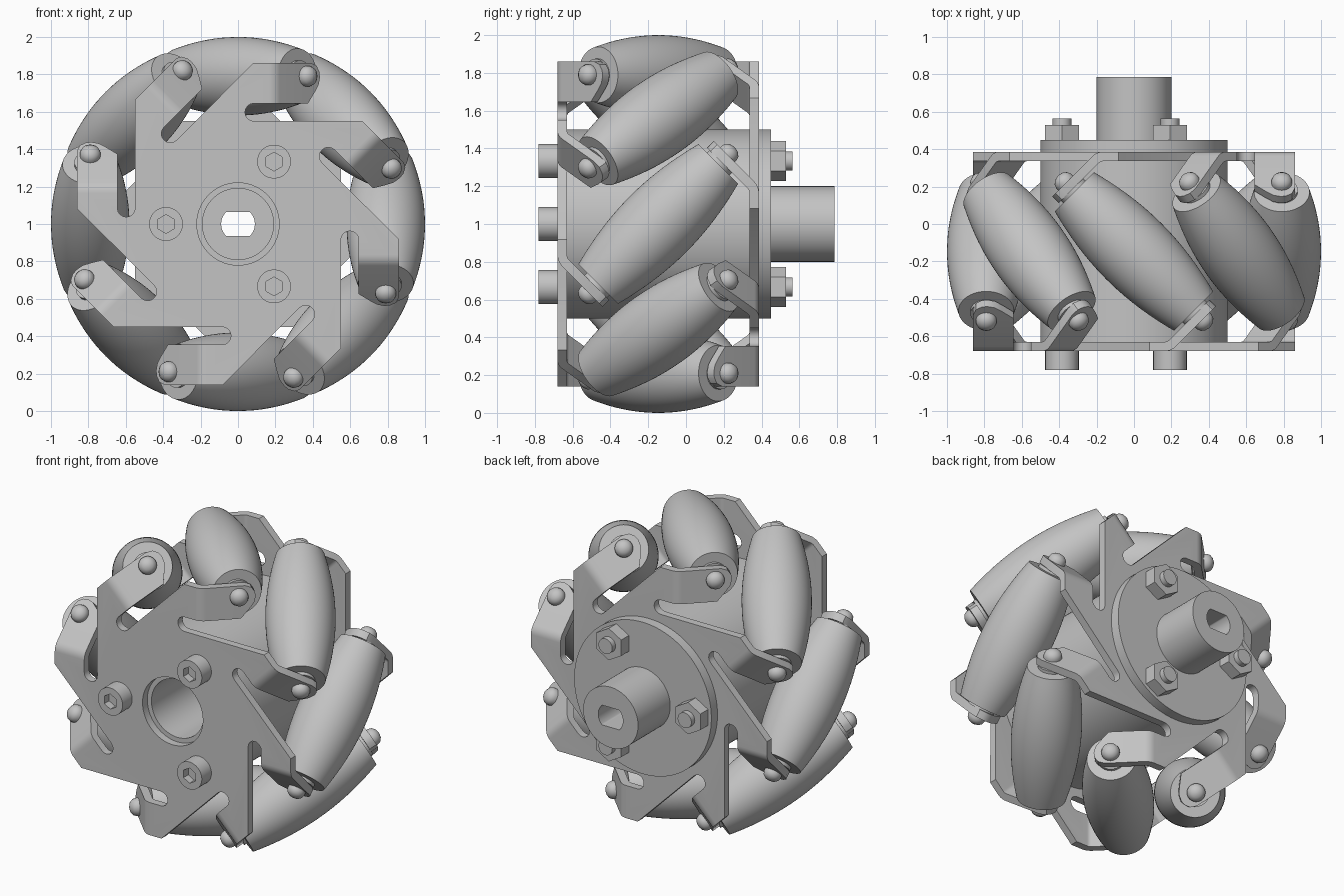
import bpy, bmesh
from math import sin, cos, pi, radians, sqrt, atan2
from mathutils import Matrix, Vector

if "Cube" in bpy.data.objects:
    bpy.data.objects.remove(bpy.data.objects["Cube"], do_unlink=True)

GREY = (0.55, 0.55, 0.55, 1)
metal = bpy.data.materials.new("plain_grey")
metal.use_nodes = True
metal.diffuse_color = GREY
metal.node_tree.nodes["Principled BSDF"].inputs["Base Color"].default_value = GREY

ARMS = 8
MID = -0.147            # y of the plane midway between the plates
AXIS = 0.79             # distance from wheel axis to roller axis
CENTRE = Matrix.Translation((0, 0, 1))
ALONG_Y = CENTRE @ Matrix.Rotation(-pi / 2, 4, 'X')


def finish(name, bm):
    bmesh.ops.remove_doubles(bm, verts=bm.verts, dist=0.0005)
    bmesh.ops.recalc_face_normals(bm, faces=bm.faces)
    me = bpy.data.meshes.new(name)
    bm.to_mesh(me)
    bm.free()
    me.materials.append(metal)
    return me


def place(name, me, matrix):
    ob = bpy.data.objects.new(name, me)
    bpy.context.scene.collection.objects.link(ob)
    ob.matrix_world = matrix
    return ob


def smooth(ob, angle=30):
    bpy.ops.object.select_all(action='DESELECT')
    ob.select_set(True)
    bpy.context.view_layer.objects.active = ob
    bpy.ops.object.shade_smooth_by_angle(angle=radians(angle))


# Cross-sections: each gives a point for an angle
def circle(r):
    return lambda a: (r * cos(a), r * sin(a))


def hexagon(r):
    def point(a):
        d = (a + pi / 6 + 1e-6) % (pi / 3) - pi / 6
        q = r * cos(pi / 6) / cos(d)
        return q * cos(a), q * sin(a)
    return point


def double_d(r, flat):
    return lambda a: (r * cos(a), max(-flat, min(flat, r * sin(a))))


def loft(name, sections, n=48, ring=False):
    """Skin (section, height) pairs along local z; ring joins last to first."""
    bm = bmesh.new()
    loops = [[bm.verts.new((*f(2 * pi * i / n), h)) for i in range(n)]
             for f, h in sections]
    pairs = list(zip(loops, loops[1:]))
    if ring:
        pairs.append((loops[-1], loops[0]))
    else:
        bm.faces.new(loops[0])
        bm.faces.new(loops[-1])
    for a, b in pairs:
        for i in range(n):
            j = (i + 1) % n
            bm.faces.new((a[i], a[j], b[j], b[i]))
    return finish(name, bm)


# Hub: bored drum, then rear flange and shaft with a double-flat hole
drum = loft("hub_drum", [(circle(0.19), -0.63), (circle(0.5), -0.63),
                         (circle(0.5), 0.36), (circle(0.19), 0.36)], 96, True)
smooth(place("hub_drum", drum, ALONG_Y))
key = double_d(0.09, 0.065)
shaft = loft("flange_and_shaft", [
    (key, 0.385), (key, 0.785), (circle(0.2), 0.785), (circle(0.2), 0.45),
    (circle(0.5), 0.45), (circle(0.5), 0.385)], 96, True)
smooth(place("flange_and_shaft", shaft, ALONG_Y))

# Three clamping screws with hex sockets and nuts
screw = loft("clamp_screw", [
    (hexagon(0.05), -0.73), (hexagon(0.05), -0.78), (circle(0.09), -0.78),
    (circle(0.09), -0.67), (circle(0.05), -0.67), (circle(0.05), 0.565)])
nut = loft("clamp_nut", [(hexagon(0.105), 0.45), (hexagon(0.105), 0.53)], 6 * 4)
for k in range(3):
    a = pi / 3 + k * 2 * pi / 3
    move = Matrix.Translation((0.385 * cos(a), 0, 0.385 * sin(a))) @ ALONG_Y
    smooth(place(f"clamp_screw_{k + 1}", screw, move))
    smooth(place(f"clamp_nut_{k + 1}", nut, move))


# Pinwheel plate: one arm drawn flat, folded at the tab, repeated around
TILT = pi / 4
PLATE_Y = -0.655
BEND_X = 0.164
BEND_R = 0.06
TOP, LOW, SLOT = 0.86, 0.645, 0.55


def fold(d, z):
    """Point at distance d past the bend start, following the fold."""
    t = min(d / BEND_R, TILT)
    rest = d - BEND_R * t
    return Vector((BEND_X + BEND_R * sin(t) + rest * cos(TILT),
                   PLATE_Y + BEND_R * (1 - cos(t)) + rest * sin(TILT), z))


def plate_mesh(name):
    bm = bmesh.new()
    mid, rad = (LOW + SLOT) / 2, (LOW - SLOT) / 2
    slot_x = 0.085
    arc = [Vector((slot_x - rad * sin(t), PLATE_Y, mid + rad * cos(t)))
           for t in [pi * i / 8 for i in range(9)]]
    upper, lower = arc[:5], arc[4:]
    turn = Matrix.Rotation(-2 * pi / ARMS, 3, 'Y')
    start = atan2(upper[-1].z, upper[-1].x)
    hole = [Vector((0.22 * cos(start + i * pi / 32), PLATE_Y,
                    0.22 * sin(start + i * pi / 32))) for i in range(9)]
    body = ([turn @ p for p in lower] + [Vector((0.082, PLATE_Y, TOP)),
            fold(0, TOP), fold(0, LOW)] + upper + hole)
    bend = [BEND_R * TILT * i / 5 for i in range(6)]
    end = bend[-1]
    tip = [(0.27, TOP), (0.31, 0.845), (0.33, 0.815), (0.335, 0.785),
           (0.325, 0.745), (0.30, 0.71), (0.245, LOW)]
    tab = [fold(end, LOW), fold(end, TOP)] + [fold(d + 0.015, z) for d, z in tip]
    faces = [body, tab] + [[fold(a, TOP), fold(b, TOP), fold(b, LOW), fold(a, LOW)]
                           for a, b in zip(bend, bend[1:])]
    for k in range(ARMS):
        spin = Matrix.Rotation(k * 2 * pi / ARMS, 3, 'Y')
        for f in faces:
            bm.faces.new([bm.verts.new(spin @ p) for p in f])
    return finish(name, bm)


FLIP = (Matrix.Translation((0, MID, 0)) @ Matrix.Rotation(pi, 4, 'Z')
        @ Matrix.Translation((0, -MID, 0)))
for name, m in (("front_plate", CENTRE), ("back_plate", CENTRE @ FLIP)):
    ob = place(name, plate_mesh(name), m)
    mod = ob.modifiers.new("thickness", 'SOLIDIFY')
    mod.thickness = 0.05
    mod.offset = 0
    mod.use_even_offset = True
    bpy.context.view_layer.objects.active = ob
    ob.select_set(True)
    bpy.ops.object.modifier_apply(modifier=mod.name)
    smooth(ob, 28)

# Rollers: barrels whose outer edge follows the wheel's rim
HALF = 0.45
steps = [HALF * (i / 10 - 1) for i in range(21)]
roller = loft("roller", [(circle(1 - sqrt(AXIS ** 2 + s * s / 2)), s)
                         for s in steps], 64)

# Axle pin with a washer and a domed head at each end
half_pin = [(0.04, 0.44), (0.085, 0.44), (0.085, 0.47), (0.04, 0.47),
            (0.04, 0.515), (0.055, 0.515), (0.055, 0.533), (0.048, 0.552),
            (0.03, 0.567), (0.008, 0.573)]
profile = [(r, -s) for r, s in reversed(half_pin)] + half_pin
pin = loft("axle_pin", [(circle(r), s) for r, s in profile], 32)

for k in range(ARMS):
    m = (CENTRE @ Matrix.Rotation(k * 2 * pi / ARMS, 4, 'Y')
         @ Matrix.Translation((0, MID, AXIS))
         @ Matrix.Rotation(-pi / 4, 4, 'Z') @ Matrix.Rotation(pi / 2, 4, 'Y'))
    smooth(place(f"roller_{k + 1}", roller, m))
    smooth(place(f"axle_pin_{k + 1}", pin, m), 40)
